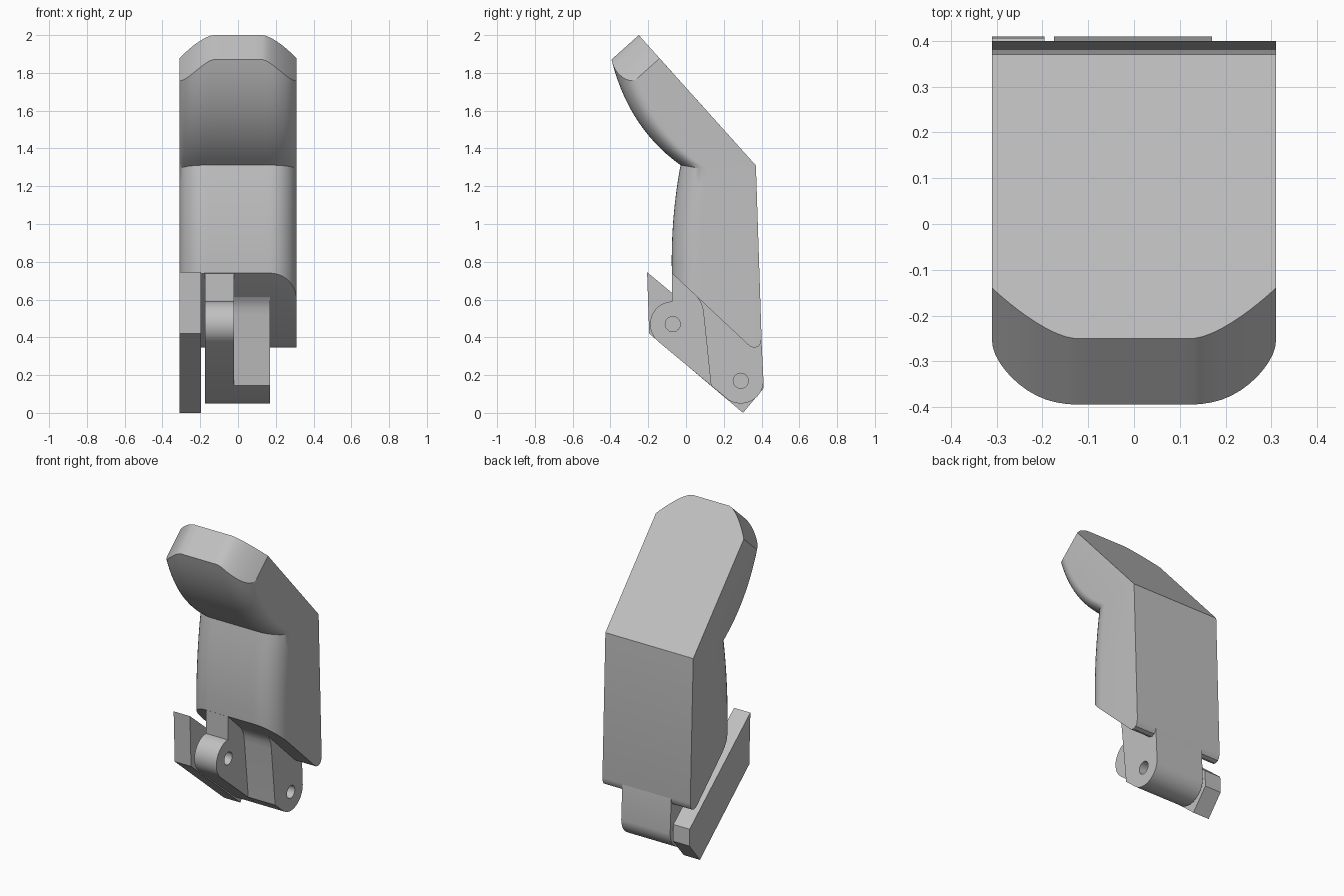
import bpy, bmesh
from math import sin, cos, pi, radians, sqrt
from mathutils import Vector

if "Cube" in bpy.data.objects:
    bpy.data.objects.remove(bpy.data.objects["Cube"])

grey = bpy.data.materials.new("light grey")
grey.use_nodes = True
grey.diffuse_color = (0.53, 0.53, 0.53, 1)
grey.node_tree.nodes["Principled BSDF"].inputs["Base Color"].default_value = (0.53, 0.53, 0.53, 1)


def loft(name, columns):
    """Skin matching side outlines; columns is a list of (x, [(y, z), ...])."""
    bm = bmesh.new()
    rings = [[bm.verts.new((x, y, z)) for y, z in pts] for x, pts in columns]
    for a, b in zip(rings, rings[1:]):
        for i in range(len(a)):
            j = (i + 1) % len(a)
            bm.faces.new((a[i], a[j], b[j], b[i]))
    bm.faces.new(rings[0])
    bm.faces.new(rings[-1][::-1])
    bmesh.ops.recalc_face_normals(bm, faces=bm.faces)
    mesh = bpy.data.meshes.new(name)
    bm.to_mesh(mesh)
    bm.free()
    mesh.materials.append(grey)
    obj = bpy.data.objects.new(name, mesh)
    bpy.context.collection.objects.link(obj)
    return obj


def activate(obj):
    bpy.ops.object.select_all(action="DESELECT")
    obj.select_set(True)
    bpy.context.view_layer.objects.active = obj


def smooth(obj):
    activate(obj)
    bpy.ops.object.shade_smooth_by_angle(angle=radians(30))


def arc(centre, r, start, end, n=20):
    angles = [radians(start + (end - start) * i / n) for i in range(n + 1)]
    return [(centre[0] + r * cos(a), centre[1] + r * sin(a)) for a in angles]


def drill(obj, centre):
    cutter = loft("hole_cutter", [(x, arc(centre, 0.04, 0, 345, 23)) for x in (-0.25, 0.25)])
    cutter.hide_render = True
    mod = obj.modifiers.new("pin hole", "BOOLEAN")
    mod.operation = "DIFFERENCE"
    mod.solver = "EXACT"
    mod.object = cutter
    activate(obj)
    bpy.ops.object.modifier_apply(modifier=mod.name)
    bpy.data.objects.remove(cutter)


# Finger body: bent outline whose front edges and tip corners are rounded
tip = Vector((-0.25, 2.0))
along = Vector((0.668, -0.744))
outward = Vector((-0.744, -0.668))
HALF, FLAT = 0.31, 0.17


def body_outline(x):
    s = min(1, max(0, (abs(x) - FLAT) / (HALF - FLAT)))
    f = 1 - sqrt(1 - s * s)
    drop = 0.165 * (max(0, abs(x) - 0.13) / 0.18) ** 1.5
    pts = [tip + along * drop]
    # padded upper front
    end = 0.66 + 0.11 * f
    for i in range(15):
        a = drop + (end - drop) * i / 14
        depth = 0.194 + 0.53 * a - 0.57 * a * a - f * (0.125 - 0.09 * a)
        pts.append(tip + along * a + outward * depth)
    # gently bowed lower front
    top, low = pts[-1], Vector((-0.075 + 0.15 * f, 0.74 - 0.141 * f))
    for i in range(1, 9):
        k = i / 8
        p = top.lerp(low, k)
        p.x -= 0.06 * k * (1 - k)
        pts.append(p)
    # slanted underside, rounded heel and back
    pts += [(0.33, 0.36), (0.345, 0.349), (0.365, 0.345), (0.385, 0.353),
            (0.396, 0.37), (0.4, 0.395), (0.37, 1.31)]
    return pts


half = [0, 0.05, 0.09, 0.13, 0.15] + [FLAT + (HALF - FLAT) * sin(pi / 2 * i / 10) for i in range(11)]
xs = [-x for x in half[:0:-1]] + half
smooth(loft("finger_body", [(x, body_outline(x)) for x in xs]))

# Hinge lugs under the body
upper_pin, lower_pin, R = (-0.07, 0.47), (0.29, 0.17), 0.12
heel = arc(lower_pin, R, 230, 360) + [(0.399, 0.4), (0.385, 0.5), (0.3, 0.6)]

knuckle = [(0.0, 0.8), (-0.074, 0.745), (-0.074, 0.59)] + arc(upper_pin, R, 95, 230) + heel
knuckle_lug = loft("knuckle_lug", [(x, knuckle) for x in (-0.175, -0.02)])
drill(knuckle_lug, upper_pin)
drill(knuckle_lug, lower_pin)
smooth(knuckle_lug)

tang = [(0.12, 0.75), (0.03, 0.65), (0.055, 0.62), (0.075, 0.59), (0.087, 0.56),
        (0.093, 0.52), (0.132, 0.146)] + heel
hinge_tang = loft("hinge_tang", [(x, tang) for x in (-0.02, 0.17)])
drill(hinge_tang, lower_pin)
smooth(hinge_tang)

# Slanted link plate beside the hinge
link = [(-0.206, 0.745), (-0.195, 0.42), (0.302, 0.0), (0.41, 0.13), (0.406, 0.235)]
loft("link_plate", [(x, link) for x in (-0.31, -0.195)])
